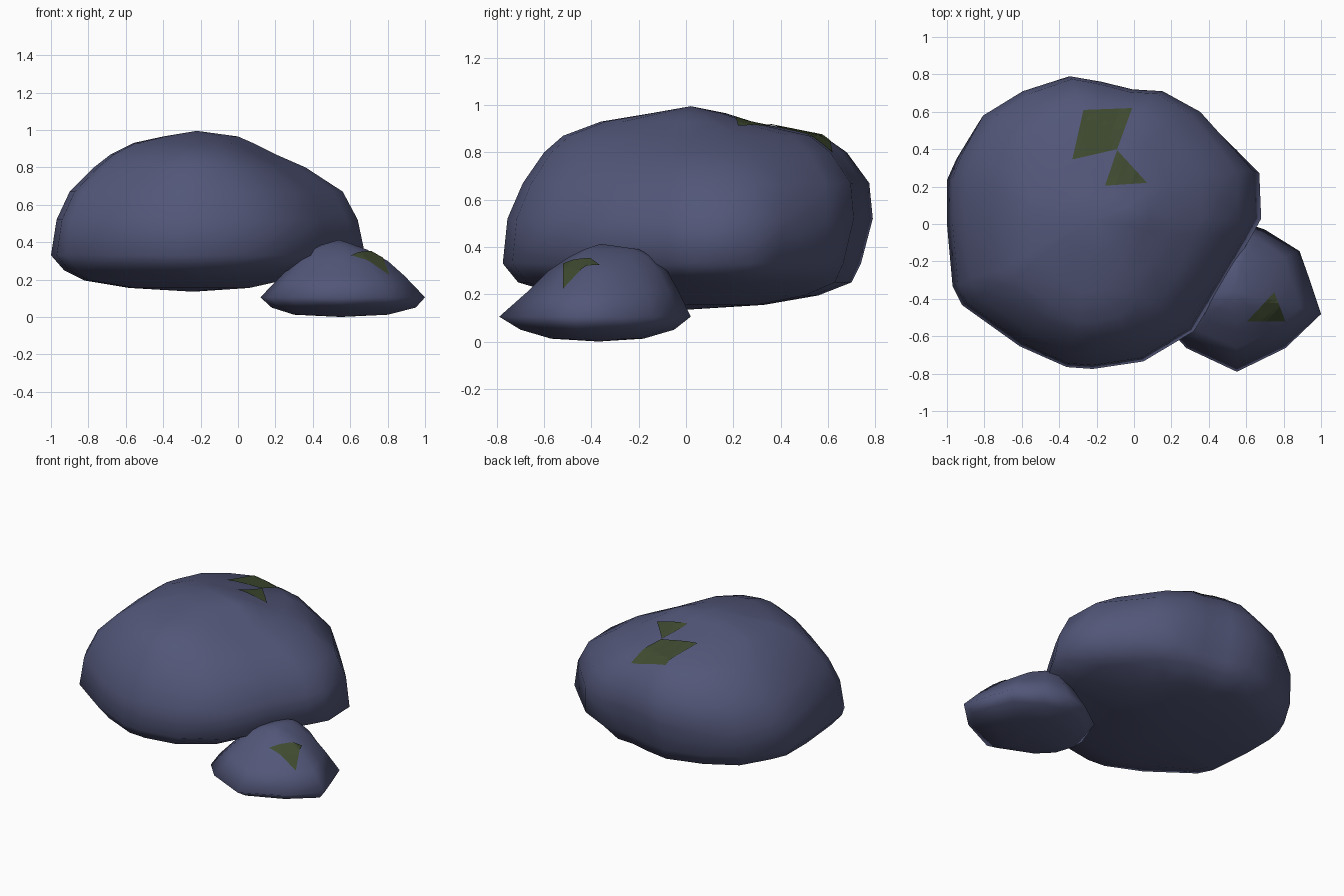
import bpy, bmesh
from mathutils import Vector
from mathutils.bvhtree import BVHTree

if "Cube" in bpy.data.objects:
    bpy.data.objects.remove(bpy.data.objects["Cube"])


def material(name, color):
    m = bpy.data.materials.new(name)
    m.diffuse_color = (*color, 1)
    m.use_nodes = True
    m.node_tree.nodes["Principled BSDF"].inputs["Base Color"].default_value = m.diffuse_color
    return m


STONE = material("stone", (0.085, 0.095, 0.19))
MOSS = material("moss", (0.05, 0.07, 0.03))


def finish(bm, name, mat):
    bmesh.ops.recalc_face_normals(bm, faces=bm.faces)
    me = bpy.data.meshes.new(name)
    bm.to_mesh(me)
    me.materials.append(mat)
    for p in me.polygons:
        p.use_smooth = True
    ob = bpy.data.objects.new(name, me)
    bpy.context.collection.objects.link(ob)


def rock(name, center, outline, rings, bottom, top):
    """Loft one plan outline through rings of (z, xmin, xmax, ymin, ymax)."""
    cx, cy = center
    x0, x1 = min(p[0] for p in outline), max(p[0] for p in outline)
    y0, y1 = min(p[1] for p in outline), max(p[1] for p in outline)
    unit = [((x - cx) / (x1 - cx if x > cx else cx - x0),
             (y - cy) / (y1 - cy if y > cy else cy - y0)) for x, y in outline]
    bm = bmesh.new()
    loops = []
    for z, a, b, c, d in rings:
        loops.append([bm.verts.new((cx + u * (b - cx if u > 0 else cx - a),
                                    cy + v * (d - cy if v > 0 else cy - c), z))
                      for u, v in unit])
    lo, hi = bm.verts.new(bottom), bm.verts.new(top)
    n = len(unit)
    for i in range(n):
        j = (i + 1) % n
        bm.faces.new((lo, loops[0][i], loops[0][j]))
        bm.faces.new((hi, loops[-1][j], loops[-1][i]))
        for s, t in zip(loops, loops[1:]):
            bm.faces.new((s[i], t[i], t[j], s[j]))
    bmesh.ops.triangulate(bm, faces=bm.faces)
    tree = BVHTree.FromBMesh(bm)
    finish(bm, name, STONE)
    return tree


def moss(name, tree, corners):
    """Flat patch dropped onto the rock from above."""
    bm = bmesh.new()
    bm.faces.new([bm.verts.new((x, y, 2)) for x, y in corners])
    bmesh.ops.triangulate(bm, faces=bm.faces)
    bmesh.ops.subdivide_edges(bm, edges=bm.edges, cuts=7, use_grid_fill=True)
    for v in bm.verts:
        hit = tree.ray_cast(v.co, Vector((0, 0, -1)))[0]
        v.co = hit + Vector((0, 0, 0.006))
    bmesh.ops.recalc_face_normals(bm, faces=bm.faces)
    if sum(f.normal.z for f in bm.faces) < 0:
        bmesh.ops.reverse_faces(bm, faces=bm.faces)
    me = bpy.data.meshes.new(name)
    bm.to_mesh(me)
    me.materials.append(MOSS)
    bpy.context.collection.objects.link(bpy.data.objects.new(name, me))


# Large boulder
big = rock("large_boulder", (-0.2, 0.01),
           [(-1, .25), (-.95, .37), (-.83, .58), (-.61, .71), (-.35, .79),
            (-.17, .76), (0, .72), (.17, .71), (.38, .6), (.55, .42),
            (.67, .29), (.68, .03), (.62, -.08), (.48, -.31), (.32, -.57),
            (.05, -.73), (-.22, -.77), (-.36, -.76), (-.61, -.65),
            (-.92, -.43), (-.97, -.33), (-1, 0)],
           [(.155, -.58, .06, -.3, .33), (.195, -.82, .24, -.52, .56),
            (.25, -.93, .48, -.71, .7), (.33, -1, .68, -.775, .74),
            (.52, -.97, .64, -.755, .79), (.67, -.9, .56, -.69, .775),
            (.8, -.77, .36, -.6, .68), (.87, -.68, .2, -.52, .58),
            (.93, -.56, .08, -.36, .28), (.965, -.4, 0, -.15, .17)],
           (-.24, .01, .135), (-.22, .02, .995))

# Small stone leaning beside it
small = rock("small_stone", (.55, -.37),
             [(.55, .02), (.7, -.03), (.885, -.145), (.94, -.3), (1, -.48),
              (.81, -.66), (.55, -.785), (.28, -.66), (.17, -.54),
              (.12, -.37), (.2, -.15), (.38, -.02)],
             [(.012, .3, .8, -.57, -.18), (.05, .18, .95, -.7, -.05),
              (.105, .12, 1, -.79, .02), (.22, .23, .89, -.66, -.035),
              (.3, .31, .8, -.58, -.08), (.36, .38, .69, -.49, -.14),
              (.39, .46, .61, -.43, -.2)],
             (.55, -.37, 0), (.54, -.36, .413))

# Moss patches
moss("moss_diamond", big, [(-.27, .61), (-.01, .62), (-.09, .4), (-.33, .345)])
moss("moss_triangle", big, [(-.09, .395), (.07, .22), (-.155, .205)])
moss("moss_small", small, [(.75, -.365), (.81, -.52), (.605, -.52)])
